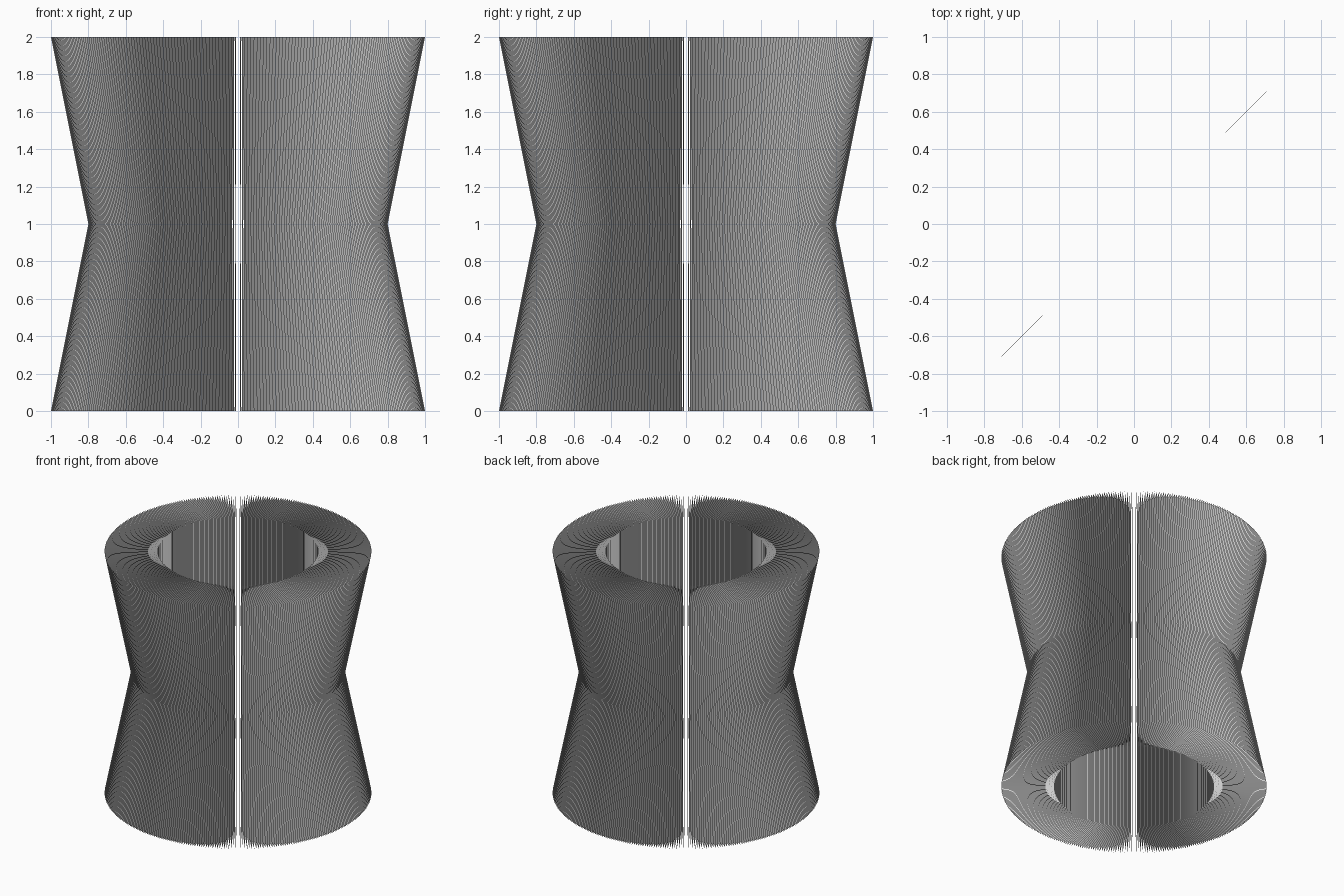
import bpy
import bmesh
from math import cos, sin, tau

# Remove the default cube only
cube = bpy.data.objects.get("Cube")
if cube:
    bpy.data.objects.remove(cube, do_unlink=True)

FIN_COUNT = 360
INNER_RADIUS = 0.6
RIM_RADIUS = 1.0
WAIST_RADIUS = 0.8
HEIGHT = 2.0

# Outer edge of one fin, from foot to waist to rim: (radius, height)
OUTER_EDGE = [(RIM_RADIUS, 0), (WAIST_RADIUS, HEIGHT / 2), (RIM_RADIUS, HEIGHT)]


def add_fin(bm, angle):
    """One paper-thin upright fin, made of a lower and an upper panel."""
    def point(radius, z):
        return bm.verts.new((radius * cos(angle), radius * sin(angle), z))

    inner = [point(INNER_RADIUS, z) for _, z in OUTER_EDGE]
    outer = [point(r, z) for r, z in OUTER_EDGE]
    for i in range(len(outer) - 1):
        bm.faces.new((inner[i], outer[i], outer[i + 1], inner[i + 1]))


# Ring of radial fins with a pinched waist and a straight bore
bm = bmesh.new()
for k in range(FIN_COUNT):
    add_fin(bm, tau * k / FIN_COUNT)
mesh = bpy.data.meshes.new("radial_fins")
bm.to_mesh(mesh)
bm.free()
fins = bpy.data.objects.new("radial_fins", mesh)
bpy.context.collection.objects.link(fins)
